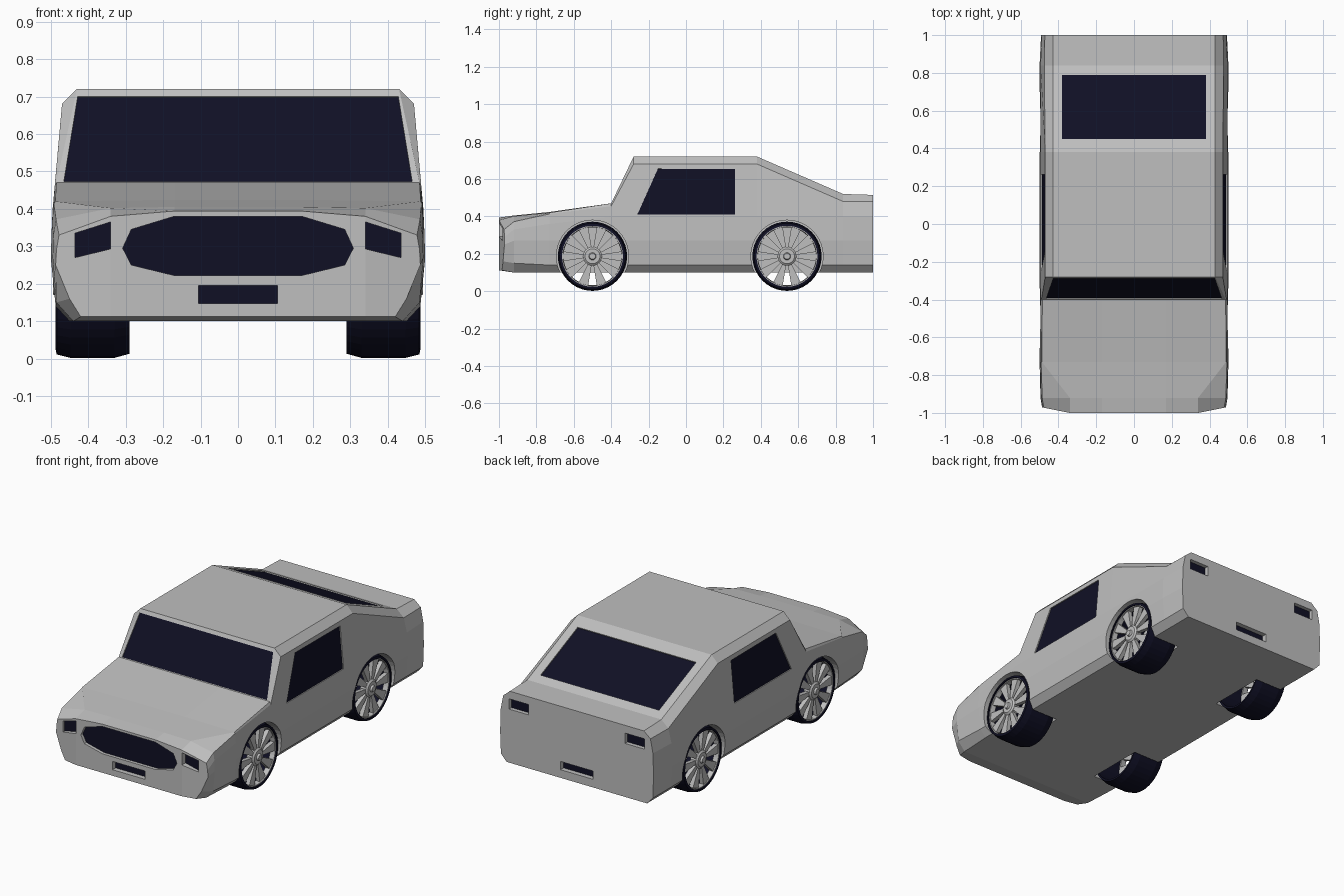
import bpy, bmesh, math
from mathutils import Vector

if "Cube" in bpy.data.objects:
    bpy.data.objects.remove(bpy.data.objects["Cube"])


def material(name, col):
    m = bpy.data.materials.new(name)
    m.diffuse_color = (*col, 1)
    m.use_nodes = True
    m.node_tree.nodes["Principled BSDF"].inputs["Base Color"].default_value = m.diffuse_color
    return m


GREY = material("grey_paint", (0.52, 0.52, 0.52))
DARK = material("dark_navy", (0.005, 0.005, 0.018))


def make(name, verts, faces, mat):
    bm = bmesh.new()
    vs = [bm.verts.new(v) for v in verts]
    for f in faces:
        bm.faces.new([vs[i] for i in f])
    bmesh.ops.remove_doubles(bm, verts=bm.verts, dist=1e-5)
    bmesh.ops.recalc_face_normals(bm, faces=bm.faces)
    me = bpy.data.meshes.new(name)
    bm.to_mesh(me)
    bm.free()
    me.materials.append(mat)
    ob = bpy.data.objects.new(name, me)
    bpy.context.collection.objects.link(ob)
    return ob


def prism(name, pts, origin, u, v, n, lo, hi, mat):
    o, u, v, n = (Vector(a) for a in (origin, u, v, n))
    u, v, n = u.normalized(), v.normalized(), n.normalized()
    k = len(pts)
    verts = [o + u * a + v * b + n * h for h in (lo, hi) for a, b in pts]
    faces = [list(range(k)), list(range(k, 2 * k))]
    faces += [(i, (i + 1) % k, k + (i + 1) % k, k + i) for i in range(k)]
    return make(name, verts, faces, mat)


def lathe(name, profile, s, y, z, mat, seg=40):
    # revolve a closed (x, radius) outline round the axle; s is the side
    k = len(profile)
    verts = [(s * x, y + r * math.sin(t), z + r * math.cos(t))
             for t in (2 * math.pi * i / seg for i in range(seg)) for x, r in profile]
    faces = []
    for i in range(seg):
        j = (i + 1) % seg
        for a in range(k):
            b = (a + 1) % k
            if profile[a][1] or profile[b][1]:
                faces.append((i * k + a, i * k + b, j * k + b, j * k + a))
    return make(name, verts, faces, mat)


def cut(cutter):
    m = body.modifiers.new("cut", "BOOLEAN")
    m.operation, m.solver, m.object = "DIFFERENCE", "EXACT", cutter
    bpy.context.view_layer.objects.active = body
    bpy.ops.object.modifier_apply(modifier=m.name)
    bpy.data.objects.remove(cutter)


def pocket(name, pts, origin, u, v, n, depth):
    # recess in the body with a dark plate on its floor
    cut(prism("cutter", pts, origin, u, v, n, -depth, 0.06, GREY))
    prism(name, pts, origin, u, v, n, -depth - 0.003, -depth + 0.002, DARK)


# Body: half cross-sections lofted from nose to tail
CABIN = [(.34, .10), (.45, .10), (.487, .14), (.50, .27), (.495, .40)]
ROOF = CABIN + [(.47, .68), (.43, .72), (.17, .72)]
stations = [
    (-1.0, [(.34, .112), (.42, .112), (.45, .16), (.487, .25), (.485, .29),
            (.478, .33), (.34, .38), (.17, .394)]),
    (-.92, [(.34, .10), (.44, .10), (.485, .15), (.495, .27), (.493, .33),
            (.486, .372), (.34, .402), (.17, .405)]),
    (-.73, CABIN[:4] + [(.497, .36), (.492, .413), (.488, .42), (.17, .424)]),
    (-.40, CABIN + [(.49, .455), (.485, .47), (.17, .47)]),
    (-.28, ROOF), (.38, ROOF),
    (.84, CABIN + [(.475, .48), (.43, .52), (.17, .52)]),
    (1.0, CABIN[:3] + [(.492, .27), (.488, .40), (.472, .48), (.43, .515), (.17, .515)]),
]
verts, faces, N = [], [], 16
for k, (y, half) in enumerate(stations):
    for x, z in half + [(-x, z) for x, z in reversed(half)]:
        bend = .2 * max(0, abs(x) - .34) if k == 0 else 0
        verts.append((x, y + bend, z))
for k in range(len(stations) - 1):
    faces += [(k * N + i, k * N + (i + 1) % N, (k + 1) * N + (i + 1) % N, (k + 1) * N + i)
              for i in range(N)]
faces += [(0, 6, 7, 8, 9, 15), range(0, 7), range(9, 16)]
last = (len(stations) - 1) * N
faces.append(range(last, last + N))
body = make("car_body", verts, faces, GREY)

# Wheel arches and wheels
R, CZ = .185, .187
for s, side in ((1, "right"), (-1, "left")):
    for y, end in ((-.5, "front"), (.54, "rear")):
        tag = f"{end}_{side}"
        cut(lathe("cutter", [(.28, 0), (.28, .193), (.6, .193), (.6, 0)], s, y, CZ, GREY))
        lathe("tyre_" + tag, [(.29, .163), (.29, .174), (.33, R), (.447, R),
                              (.484, .176), (.487, .163)], s, y, CZ, DARK)
        lathe("rim_" + tag, [(.45, .155), (.45, .165), (.48, .165), (.48, .158)], s, y, CZ, GREY)
        lathe("hub_" + tag, [(.44, 0), (.44, .05), (.475, .05), (.483, .04), (.483, .02),
                             (.494, .016), (.494, 0)], s, y, CZ, GREY, 24)
        # tapered spokes
        sv, sf, n = [], [], 10
        for i in range(n):
            t, b = 2 * math.pi * (i + .5) / n, len(sv)
            for x in (.45, .474):
                for r, w in ((.035, -.008), (.035, .008), (.16, .027), (.16, -.027)):
                    sv.append((s * x, y + r * math.sin(t) + w * math.cos(t),
                               CZ + r * math.cos(t) - w * math.sin(t)))
            sf += [[b + q for q in f] for f in ((0, 1, 2, 3), (4, 5, 6, 7), (0, 1, 5, 4),
                                                (1, 2, 6, 5), (2, 3, 7, 6), (3, 0, 4, 7))]
        make("spokes_" + tag, sv, sf, GREY)

# Windows
X, Z = (1, 0, 0), (0, 0, 1)
pocket("windshield", [(-.465, .004), (.465, .004), (.428, .255), (-.428, .255)],
       (0, -.4, .47), X, (0, .12, .25), (0, -.25, .12), .008)
pocket("rear_window", [(-.38, .076), (.38, .076), (.38, .447), (-.38, .447)],
       (0, .38, .72), X, (0, .46, -.2), (0, .2, .46), .008)
for s, side in ((1, "right"), (-1, "left")):
    pocket("side_window_" + side, [(-.26, .01), (-.15, .256), (.262, .254), (.262, .01)],
           (s * .495, 0, .4), (0, 1, 0), (-s * .025, 0, .28), (s * .28, 0, .025), .008)
    # Lamps at both ends
    pocket("headlight_" + side, [(s * .34, .365), (s * .435, .335), (s * .435, .27), (s * .34, .293)],
           (0, -1, 0), X, Z, (0, -1, 0), .035)
    pocket("tail_light_" + side, [(s * .31, .41), (s * .435, .41), (s * .435, .47), (s * .31, .47)],
           (0, 1, 0), X, Z, (0, 1, 0), .025)

# Grille and plate recesses
g = [(.17, .38), (.285, .345), (.308, .295), (.285, .25), (.17, .222)]
pocket("grille", g + [(-x, z) for x, z in reversed(g)], (0, -1, 0), X, Z, (0, -1, 0), .02)
plate = [(-.105, .147), (.105, .147), (.105, .195), (-.105, .195)]
for s, end in ((-1, "front"), (1, "rear")):
    pocket("plate_recess_" + end, plate, (0, s, 0), X, Z, (0, s, 0), .03)
